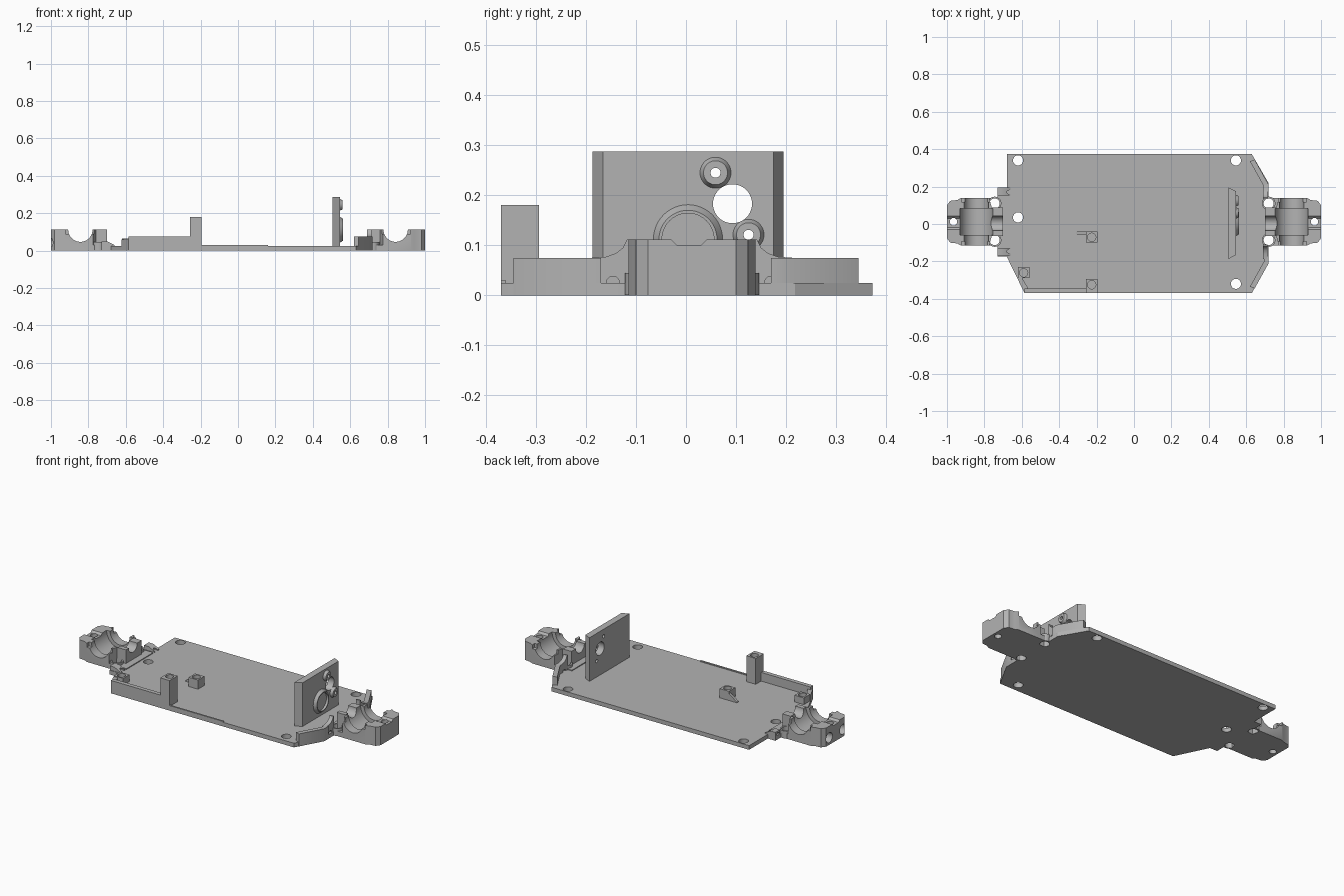
import bpy, bmesh, math
from mathutils import Matrix, Vector

if "Cube" in bpy.data.objects:
    bpy.data.objects.remove(bpy.data.objects["Cube"])

mat = bpy.data.materials.new("plain_grey")
mat.diffuse_color = (0.45, 0.45, 0.45, 1)
mat.use_nodes = True
mat.node_tree.nodes["Principled BSDF"].inputs["Base Color"].default_value = mat.diffuse_color
CY = 0.012  # centre line of the drivetrain


def make(name, bm):
    bmesh.ops.recalc_face_normals(bm, faces=bm.faces)
    me = bpy.data.meshes.new(name)
    bm.to_mesh(me)
    bm.free()
    me.materials.append(mat)
    ob = bpy.data.objects.new(name, me)
    bpy.context.collection.objects.link(ob)
    return ob


def prism(name, pts, lo, hi, axis='z'):
    """Extrude a closed profile along an axis."""
    def place(p, t):
        return {'z': (p[0], p[1], t), 'x': (t, p[0], p[1]), 'y': (p[0], t, p[1])}[axis]
    bm = bmesh.new()
    a = [bm.verts.new(place(p, lo)) for p in pts]
    b = [bm.verts.new(place(p, hi)) for p in pts]
    bm.faces.new(a)
    bm.faces.new(b)
    for i in range(len(pts)):
        j = (i + 1) % len(pts)
        bm.faces.new((a[i], a[j], b[j], b[i]))
    return make(name, bm)


def box(name, x0, x1, y0, y1, z0, z1):
    return prism(name, [(x0, y0), (x1, y0), (x1, y1), (x0, y1)], z0, z1)


def cyl(name, start, length, r, axis='z', r2=None, seg=40):
    """Cylinder or cone from a start point along a positive axis."""
    bm = bmesh.new()
    bmesh.ops.create_cone(bm, cap_ends=True, segments=seg, radius1=r,
                          radius2=r if r2 is None else r2, depth=length)
    d = Vector({'x': (1, 0, 0), 'y': (0, 1, 0), 'z': (0, 0, 1)}[axis])
    rot = Vector((0, 0, 1)).rotation_difference(d).to_matrix().to_4x4()
    bm.transform(Matrix.Translation(Vector(start) + d * length / 2) @ rot)
    return make(name, bm)


def boolean(ob, others, op='DIFFERENCE'):
    bpy.context.view_layer.objects.active = ob
    for c in others:
        m = ob.modifiers.new("bool", 'BOOLEAN')
        m.operation, m.solver, m.object = op, 'EXACT', c
        bpy.ops.object.modifier_apply(modifier=m.name)
        bpy.data.objects.remove(c)
    return ob


# Floor plate with screw holes
plate = prism("floor_plate", [
    (-0.68, 0.373), (0.63, 0.373), (0.72, 0.218), (0.72, -0.2), (0.63, -0.37),
    (-0.585, -0.37), (-0.68, -0.175), (-0.73, -0.175), (-0.73, 0.195), (-0.68, 0.195)], 0, 0.025)
drive_holes = [(-0.745, CY + 0.098), (-0.745, CY - 0.098), (0.72, CY + 0.098), (0.72, CY - 0.098)]
boolean(plate, [cyl("cut", (x, y, -0.1), 0.3, 0.027) for x, y in
                [(-0.62, 0.34), (0.545, 0.34), (-0.62, 0.035), (0.545, -0.32)] + drive_holes])

# Gearbox cradles at both ends
half = [(1.0, 0.088), (0.982, 0.112), (0.945, 0.116), (0.925, 0.127), (0.775, 0.127),
        (0.76, 0.075), (0.70, 0.075)]
for s, end, hx in ((-1, "rear", 0.745), (1, "front", 0.72)):
    outline = [(s * u, CY + v) for u, v in half] + [(s * u, CY - v) for u, v in reversed(half)]
    body = prism(end + "_gearbox_cradle", outline, 0, 0.112)
    cx = s * 0.843
    cuts = [cyl("cut", (cx, -0.3, 0.112), 0.6, 0.065, 'y'),
            cyl("cut", (cx, CY - 0.072, 0.112), 0.144, 0.088, 'y')]
    # lowered shoulders beside the bearing seats
    for v in (-1, 1):
        yc = CY + v * 0.15
        cuts.append(box("cut", cx - 0.08, cx + 0.08, yc - 0.045, yc + 0.045, 0.088, 0.2))
    # shaft channel, tie screw hole, blind end holes and shallow end notch
    cuts.append(cyl("cut", (min(s * 0.6, cx), CY - 0.008, 0.112), abs(cx) - 0.6, 0.04, 'x'))
    cuts.append(cyl("cut", (s * 0.965, CY, -0.1), 0.4, 0.02))
    for y in (-0.06, 0.07):
        cuts.append(cyl("cut", (s * 0.985 - 0.035, y, 0.043), 0.07, 0.03, 'x'))
    cuts.append(prism("cut", [(-0.03, 0.2), (-0.03, 0.112), (-0.018, 0.1), (0.03, 0.1),
                              (0.042, 0.112), (0.042, 0.2)], s * 0.965 - 0.06, s * 0.965 + 0.06, 'x'))
    boolean(body, cuts)

    # foot joining the cradle to the floor, with screw bosses
    x0, x1 = sorted((s * 0.66, s * 0.775))
    foot = box(end + "_cradle_foot", x0, x1, CY - 0.127, CY + 0.127, 0, 0.03)
    bosses = [cyl("boss", (s * hx, CY + v * 0.098, 0.001), 0.044, 0.036) for v in (-1, 1)]
    boolean(foot, bosses, 'UNION')
    boolean(foot, [cyl("cut", (s * hx, CY + v * 0.098, -0.1), 0.4, 0.027) for v in (-1, 1)])

# Front bumper walls: angled side pieces and curved shoulders
for v, side in ((-1, "right"), (1, "left")):
    wall = [(0.645, 0.345), (0.72, 0.21), (0.72, 0.17), (0.695, 0.18), (0.695, 0.2), (0.62, 0.335)]
    prism(side + "_bumper_wall", [(x, v * y) for x, y in wall], 0, 0.075)
    curve = [(0.122, 0), (0.122, 0.112), (0.13, 0.112), (0.138, 0.095), (0.152, 0.084),
             (0.172, 0.077), (0.2, 0.075), (0.2, 0)]
    sh = prism(side + "_bumper_shoulder", [(CY + v * y, z) for y, z in curve], 0.69, 0.715, 'x')
    boolean(sh, [cyl("cut", (0.6, CY + v * 0.158, 0.025), 0.3, 0.013, 'x')])
    # rear tab lugs
    y0, y1 = sorted((CY + v * 0.14, CY + v * 0.184))
    lug = prism(side + "_rear_lug", [(-0.73, 0), (-0.66, 0), (-0.66, 0.03), (-0.70, 0.05), (-0.73, 0.05)],
                y0, y1, 'y')
    boolean(lug, [cyl("cut", (-0.8, CY + v * 0.158, 0.027), 0.3, 0.013, 'x')])

# Upright motor mount with bearing ring and bosses
mount = prism("motor_mount", [(0.505, -0.187), (0.545, -0.166), (0.545, 0.175), (0.505, 0.195)], 0.01, 0.287)
holes = []
adds = [cyl("ring", (0.53, 0.004, 0.112), 0.032, 0.079, 'x', 0.058, 48)]
for y, z in ((0.059, 0.245), (0.125, 0.121)):
    adds.append(cyl("boss", (0.53, y, z), 0.03, 0.038, 'x', 0.024))
    holes.append(cyl("cut", (0.4, y, z), 0.3, 0.01, 'x', None, 24))
    holes.append(cyl("cut", (0.554, y, z), 0.1, 0.018, 'x', None, 24))
boolean(mount, adds, 'UNION')
holes += [cyl("cut", (0.4, 0.004, 0.112), 0.3, 0.038, 'x'),
          cyl("cut", (0.548, 0.004, 0.112), 0.1, 0.052, 'x'),
          cyl("cut", (0.4, 0.093, 0.183), 0.3, 0.039, 'x')]
boolean(mount, holes)

# Steering servo posts, each with a blind screw hole
for name, x, y0, y1, top in (("tall_post", -0.226, -0.37, -0.294, 0.18),
                             ("short_post", -0.226, -0.1, -0.04, 0.08),
                             ("corner_post", -0.59, -0.29, -0.23, 0.065)):
    p = box(name, x - 0.031, x + 0.031, y0, y1, 0.01, top)
    boolean(p, [cyl("cut", (x, y1 - 0.031, top - 0.03), 0.1, 0.022)])
prism("short_post_rib", [(-0.31, 0.02), (-0.25, 0.02), (-0.25, 0.07), (-0.31, 0.03)], -0.055, -0.04, 'y')

# Side wall beside the servo and its angled end
box("side_wall", -0.585, -0.25, -0.37, -0.345, 0, 0.077)
prism("corner_wall", [(-0.585, -0.37), (-0.624, -0.29), (-0.60, -0.285), (-0.565, -0.345)], 0, 0.06)
# Low lip along the side edge
box("side_lip", -0.2, 0.16, -0.37, -0.36, 0.01, 0.03)

# Smooth the round surfaces, keep edges sharp
bpy.ops.object.select_all(action='SELECT')
bpy.ops.object.shade_smooth_by_angle(angle=math.radians(30))
